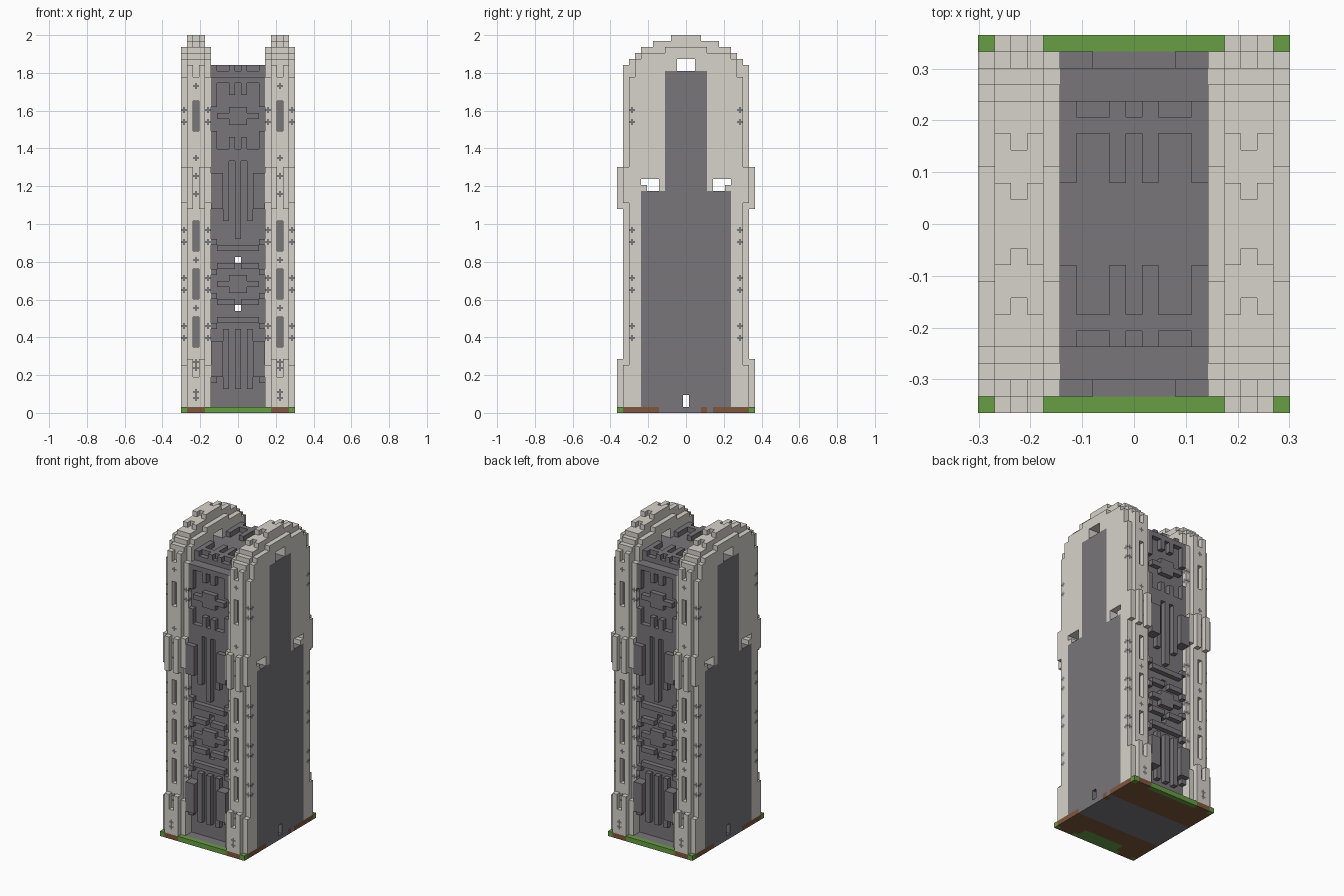
import bpy

if "Cube" in bpy.data.objects:
    bpy.data.objects.remove(bpy.data.objects["Cube"])

U = 2 / 63                      # block size
STONE, DARK, GREEN, BROWN, CROSS = range(5)   # CROSS: dark cross on pale stone


def material(name, rgb):
    m = bpy.data.materials.new(name)
    m.diffuse_color = (*rgb, 1)
    m.use_nodes = True
    m.node_tree.nodes["Principled BSDF"].inputs["Base Color"].default_value = m.diffuse_color
    return m


MATS = [material("pale_stone", (0.68, 0.65, 0.595)),
        material("dark_stone", (0.19, 0.182, 0.195)),
        material("grass", (0.135, 0.34, 0.06)),
        material("soil", (0.21, 0.095, 0.045))]

cells = {}                      # (x, y, z) -> (part, colour)


def signs(a, b):
    """Block positions with a <= |n| <= b."""
    return [n for n in range(-b, b + 1) if abs(n) >= a]


def fill(part, col, xr, yr, zr):
    """Blocks mirrored in x and y; ranges are inclusive."""
    for x in signs(*xr):
        for y in signs(*yr):
            for z in range(zr[0], zr[1] + 1):
                cells[x, y, z] = (part, col)


def carve(xr, yr, zr):
    for x in signs(*xr):
        for y in signs(*yr):
            for z in range(zr[0], zr[1] + 1):
                cells.pop((x, y, z), None)


# Ground plate: grass rim, soil under the piers, dark stone in the middle
fill("ground", GREEN, (0, 9), (0, 11), (0, 0))
fill("ground", BROWN, (6, 8), (11, 11), (0, 0))
fill("ground", BROWN, (5, 9), (5, 10), (0, 0))
fill("ground", DARK, (0, 4), (0, 10), (0, 0))
fill("ground", DARK, (5, 9), (0, 4), (0, 0))
cells[9, 3, 0] = ("ground", BROWN)

# Core with stepped roof and roof combs
fill("core", DARK, (0, 4), (0, 8), (1, 55))
fill("core", DARK, (0, 4), (0, 7), (56, 56))
fill("core", DARK, (0, 4), (6, 6), (57, 57))
for x in (1, 4):
    fill("core", DARK, (x, x), (3, 7), (57, 57))

# Raised ornament on the core faces: x range, z range, outermost y
ORNAMENT = [
    ((0, 4), (55, 55), 9), ((1, 1), (53, 54), 9), ((4, 4), (51, 54), 9),
    ((0, 4), (42, 43), 9), ((1, 1), (44, 45), 9), ((4, 4), (44, 46), 9),
    ((3, 4), (40, 41), 9), ((3, 4), (34, 39), 10),
    ((2, 2), (32, 41), 9), ((0, 0), (29, 41), 9),
    ((0, 3), (27, 27), 9), ((4, 4), (28, 28), 9),
    ((1, 3), (24, 24), 9), ((4, 4), (23, 23), 9),
    ((1, 3), (18, 18), 9), ((4, 4), (19, 19), 9),
    ((0, 3), (15, 15), 9), ((4, 4), (14, 14), 9),
    ((3, 4), (6, 11), 10), ((4, 4), (5, 5), 9),
    ((2, 2), (4, 13), 9), ((0, 0), (4, 13), 9),
]
for xr, zr, out in ORNAMENT:
    fill("core", DARK, xr, (9, out), zr)
for z in (49, 21):              # medallions
    fill("core", DARK, (0, 3), (9, 9), (z, z))
    fill("core", DARK, (0, 1), (9, 9), (z - 1, z + 1))

# Piers: inner and outer strips, then the thicker middle strip with arched top
P = "piers"
SHOULDER = [(1, 55, 9), (56, 58, 8), (59, 59, 7), (60, 60, 3)]
for z0, z1, d in SHOULDER:
    fill(P, STONE, (5, 9), (0, d), (z0, z1))
CREST = [(1, 57, 10), (58, 58, 9), (59, 59, 8), (60, 60, 7), (61, 61, 5), (62, 62, 2)]
for z0, z1, d in CREST:
    fill(P, STONE, (6, 8), (0, d), (z0, z1))
    if z0 > 60:                 # notch in the middle of the top steps
        carve((7, 7), (d, d), (z0, z1))
carve((7, 7), (10, 10), (56, 57))

# Buttresses at the foot and at mid height
for z0, z1, s0, s1 in ((1, 8, 1, 7), (34, 40, 35, 40)):
    fill(P, STONE, (5, 9), (10, 10), (s0, s1))
    for x in (6, 8):
        fill(P, STONE, (x, x), (11, 11), (z0, z1))
fill(P, STONE, (7, 7), (11, 11), (1, 5))

# Recessed window slots with dark backs
for z in (11, 19, 27, 47):
    carve((7, 7), (10, 10), (z, z + 4))
    fill(P, DARK, (7, 7), (9, 9), (z, z + 4))

# Small cross lights on the middle, inner and outer strips
for z in (7, 8, 17, 25, 36, 39, 42, 54):
    fill(P, CROSS, (7, 7), (10, 10), (z, z))
fill(P, CROSS, (7, 7), (11, 11), (2, 3))
for z in (12, 14, 20, 22, 28, 30, 48, 50):
    for x in (5, 9):
        fill(P, CROSS, (x, x), (9, 9), (z, z))

# Dark panels on the side walls
fill(P, DARK, (5, 9), (0, 7), (1, 36))
fill(P, DARK, (5, 9), (0, 3), (37, 56))

# Openings passing right through
carve((0, 9), (0, 1), (57, 58))
carve((0, 9), (5, 6), (37, 37))
carve((0, 9), (5, 7), (38, 38))
carve((0, 9), (0, 0), (1, 2))
for z in (17, 25):
    carve((0, 0), (0, 11), (z, z))

# Exposed block faces become one mesh per part
SIDES = {
    (1, 0, 0): ((1, 0, 0), (1, 1, 0), (1, 1, 1), (1, 0, 1)),
    (-1, 0, 0): ((0, 0, 0), (0, 0, 1), (0, 1, 1), (0, 1, 0)),
    (0, 1, 0): ((0, 1, 0), (0, 1, 1), (1, 1, 1), (1, 1, 0)),
    (0, -1, 0): ((0, 0, 0), (1, 0, 0), (1, 0, 1), (0, 0, 1)),
    (0, 0, 1): ((0, 0, 1), (1, 0, 1), (1, 1, 1), (0, 1, 1)),
    (0, 0, -1): ((0, 0, 0), (0, 1, 0), (1, 1, 0), (1, 0, 0)),
}


def underside(x, y, col):
    """Soil bands across the underside, with a grass patch at the front."""
    if not 5 <= abs(y) <= 10:
        return col
    return GREEN if y <= -9 and abs(x) <= 4 else BROWN


def build(name):
    index, faces, cols = {}, [], []

    def add(points, col):       # points are in thirds of a block
        faces.append([index.setdefault(p, len(index)) for p in points])
        cols.append(col)

    for (x, y, z), (part, col) in cells.items():
        side = "left_pier" if x < 0 else "right_pier"
        if name != (side if part == P else part):
            continue
        for (dx, dy, dz), quad in SIDES.items():
            if (x + dx, y + dy, z + dz) in cells:
                continue
            c = [(3 * (x + a), 3 * (y + b), 3 * (z + h)) for a, b, h in quad]
            if col != CROSS:
                under = name == "ground" and dz < 0
                add(c, underside(x, y, col) if under else col)
                continue
            e = [(q - p) // 3 for p, q in zip(c[0], c[1])]
            f = [(q - p) // 3 for p, q in zip(c[0], c[3])]
            for i in range(3):
                for j in range(3):
                    pts = [tuple(o + s * m + t * n for o, m, n in zip(c[0], e, f))
                           for s, t in ((i, j), (i + 1, j), (i + 1, j + 1), (i, j + 1))]
                    add(pts, STONE if i != 1 and j != 1 else DARK)
    verts = [((x / 3 - .5) * U, (y / 3 - .5) * U, z / 3 * U) for x, y, z in index]
    me = bpy.data.meshes.new(name)
    me.from_pydata(verts, [], faces)
    for m in MATS:
        me.materials.append(m)
    me.polygons.foreach_set("material_index", cols)
    me.update()
    bpy.context.collection.objects.link(bpy.data.objects.new(name, me))


for part_name in ("ground", "core", "left_pier", "right_pier"):
    build(part_name)
